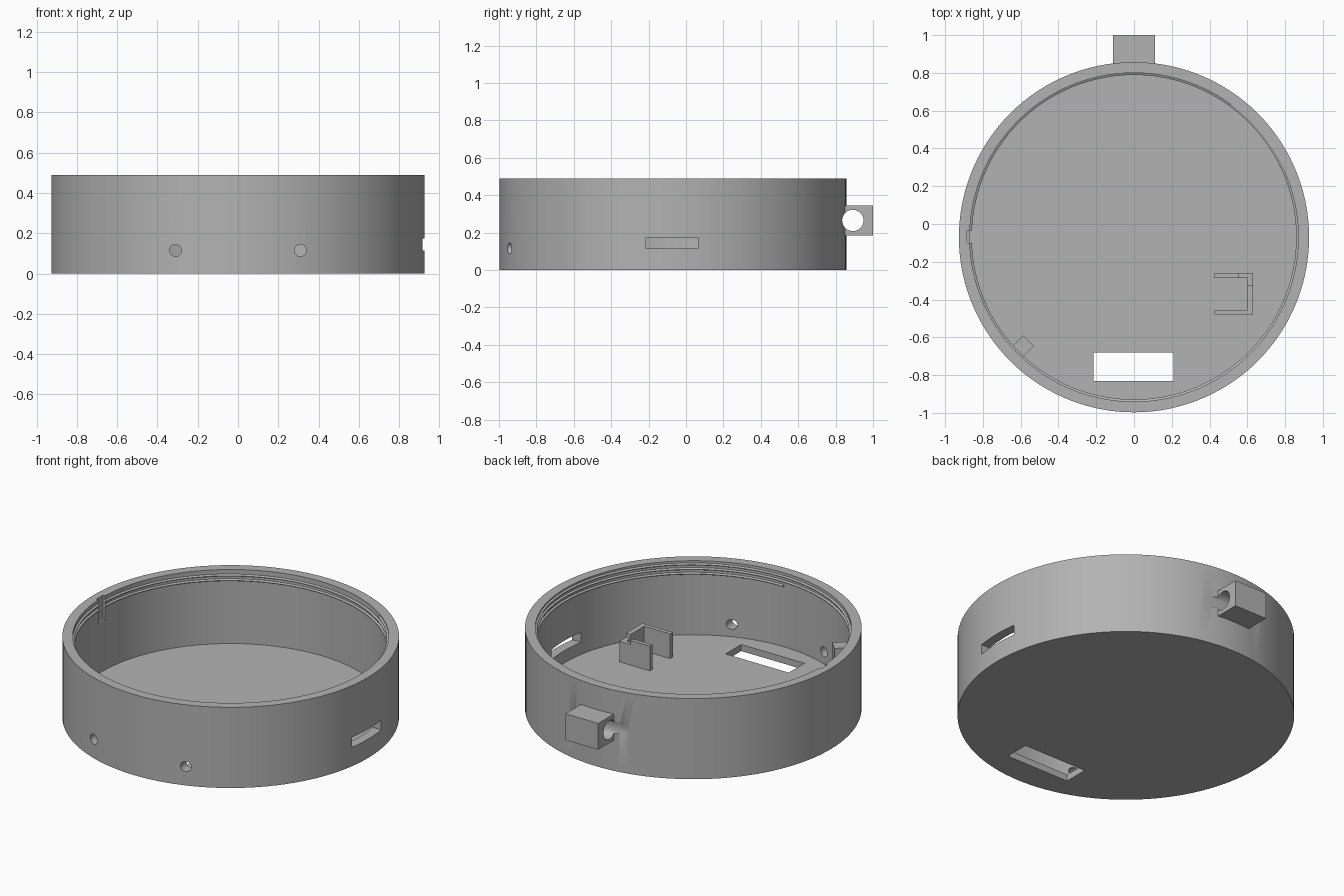
import bpy, bmesh, math
from mathutils import Matrix, Vector

if "Cube" in bpy.data.objects:
    bpy.data.objects.remove(bpy.data.objects["Cube"])

CY = -0.07                     # centre of the round case
R_OUT, R_IN, TOP, FLOOR = 0.927, 0.87, 0.49, 0.04

grey = bpy.data.materials.new("plain_grey")
grey.use_nodes = True
COLOUR = (0.45, 0.45, 0.45, 1)
grey.diffuse_color = COLOUR
grey.node_tree.nodes["Principled BSDF"].inputs["Base Color"].default_value = COLOUR


def finish(name, bm):
    bmesh.ops.recalc_face_normals(bm, faces=bm.faces)
    mesh = bpy.data.meshes.new(name)
    bm.to_mesh(mesh)
    bm.free()
    obj = bpy.data.objects.new(name, mesh)
    bpy.context.collection.objects.link(obj)
    mesh.materials.append(grey)
    return obj


def box(name, x, y, z, turn=0):
    """Box from (min, max) pairs, turned about its own vertical axis."""
    bm = bmesh.new()
    mid = Vector([(a + b) / 2 for a, b in (x, y, z)])
    size = [b - a for a, b in (x, y, z)]
    bmesh.ops.create_cube(bm, size=1, matrix=Matrix.Translation(mid)
                          @ Matrix.Rotation(turn, 4, "Z") @ Matrix.Diagonal((*size, 1)))
    return finish(name, bm)


def rod(name, centre, radius, length, axis):
    bm = bmesh.new()
    bmesh.ops.create_cone(bm, cap_ends=True, segments=32, radius1=radius, radius2=radius,
                          depth=length, matrix=Matrix.Translation(centre)
                          @ Matrix.Rotation(math.pi / 2, 4, axis))
    return finish(name, bm)


def cut(obj, cutters):
    bpy.context.view_layer.objects.active = obj
    for c in cutters:
        mod = obj.modifiers.new("cut", "BOOLEAN")
        mod.operation, mod.solver, mod.object = "DIFFERENCE", "EXACT", c
        bpy.ops.object.modifier_apply(modifier=mod.name)


# Round case: lathed cup with a flat floor
profile = [(0, 0), (R_OUT, 0), (R_OUT, TOP), (R_IN, TOP), (R_IN, FLOOR), (0, FLOOR)]
bm = bmesh.new()
verts = [bm.verts.new((r, CY, z)) for r, z in profile]
edges = [bm.edges.new(pair) for pair in zip(verts, verts[1:])]
bmesh.ops.spin(bm, geom=verts + edges, cent=(0, CY, 0), axis=(0, 0, 1),
               angle=2 * math.pi, steps=120)
bmesh.ops.remove_doubles(bm, verts=bm.verts, dist=0.0001)
case = finish("round_case", bm)

# Screw thread: helical ridge just under the rim
bm = bmesh.new()
pitch, turns, steps = 0.028, 2.4, 240
rings = []
for i in range(steps + 1):
    t = turns * i / steps
    a, z = 2 * math.pi * t - math.pi / 2, 0.41 + pitch * t
    rings.append([bm.verts.new((r * math.cos(a), CY + r * math.sin(a), z + dz))
                  for r, dz in ((R_IN + 0.005, -0.01), (R_IN - 0.011, -0.002),
                                (R_IN - 0.011, 0.002), (R_IN + 0.005, 0.01))])
for lower, upper in zip(rings, rings[1:]):
    for k in range(4):
        n = (k + 1) % 4
        bm.faces.new((lower[k], lower[n], upper[n], upper[k]))
bm.faces.new(rings[0])
bm.faces.new(rings[-1])
thread = finish("screw_thread", bm)

# Hanging lug on the back
lug = box("hanging_lug", (-0.11, 0.11), (0.83, 1.0), (0.185, 0.345))

# Openings
cord_hole = rod("cord_hole", (0, 0.892, 0.265), 0.057, 1.2, "Y")
key_notch = box("key_notch", (-0.883, -0.8), (-0.1, -0.035), (0.345, 0.6))
openings = [
    cord_hole,
    key_notch,
    box("floor_window", (-0.215, 0.21), (-0.83, -0.68), (-0.1, 0.1)),
    box("side_slot", (0.8, 1.0), (-0.215, 0.065), (0.115, 0.175)),
]
for s in (-1, 1):
    openings.append(rod("front_hole", (s * 0.31, -0.94, 0.115), 0.03, 0.3, "X"))
cut(case, openings)
cut(thread, [key_notch])
cut(lug, [cord_hole])
for c in openings:
    bpy.data.objects.remove(c)

# Component holder: three walls with a lowered back corner
base = FLOOR - 0.01
holder_top, corner_top = 0.19, 0.165
box("holder_front_wall", (0.425, 0.63), (-0.48, -0.455), (base, holder_top))
box("holder_side_wall", (0.60, 0.63), (-0.455, -0.325), (base, holder_top))
box("holder_back_wall", (0.425, 0.555), (-0.285, -0.26), (base, holder_top))
box("holder_corner_back", (0.555, 0.63), (-0.285, -0.26), (base, corner_top))
box("holder_corner_side", (0.60, 0.63), (-0.325, -0.285), (base, corner_top))

# Small square post against the wall
box("wall_post", (-0.625, -0.547), (-0.684, -0.606), (base, 0.32), math.pi / 4)

# Smooth the round surfaces, keep the edges sharp
for obj in (case, thread, lug):
    bpy.ops.object.select_all(action="DESELECT")
    obj.select_set(True)
    bpy.context.view_layer.objects.active = obj
    bpy.ops.object.shade_smooth_by_angle(angle=math.radians(30))
